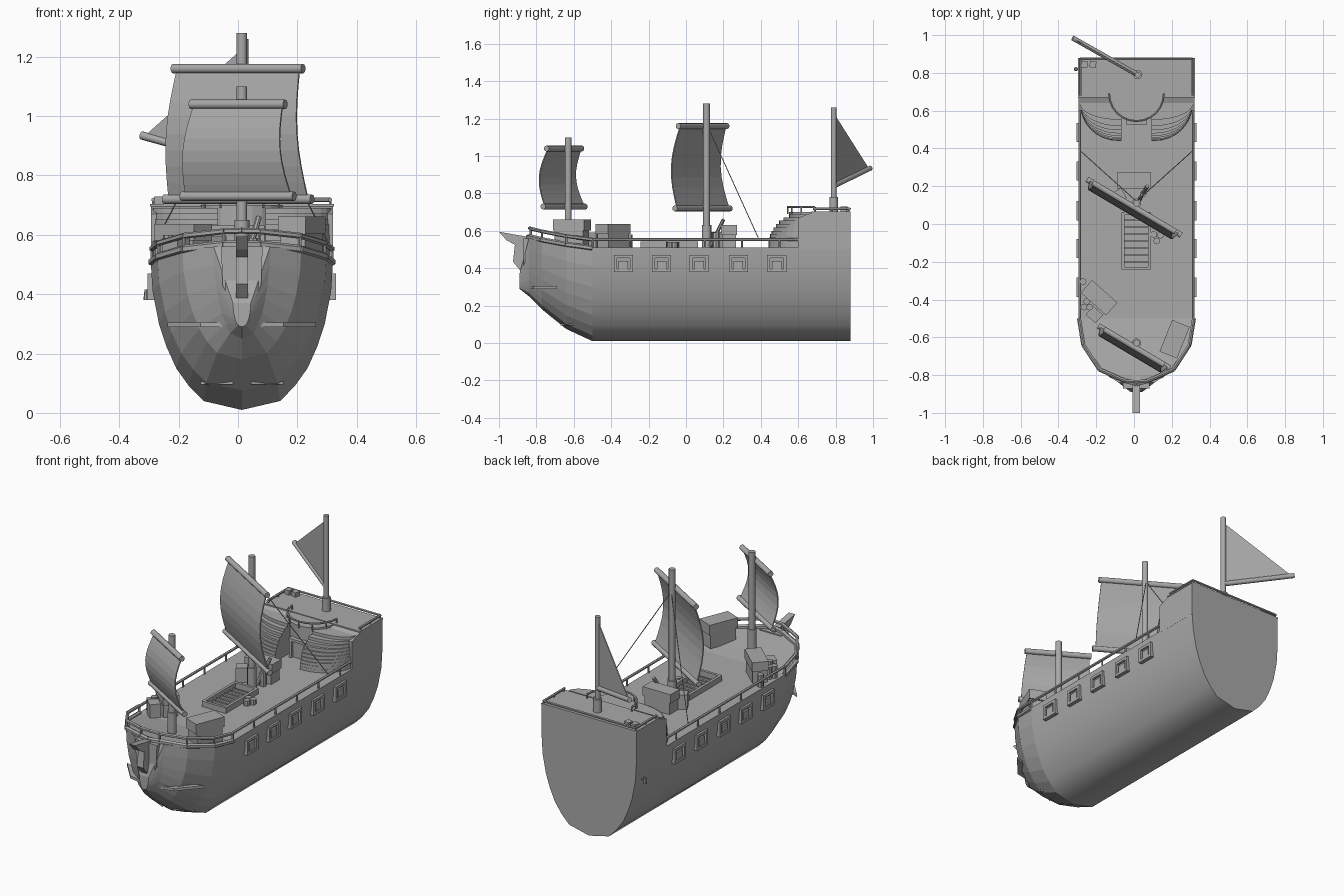
import bpy, bmesh, math
from mathutils import Vector, Matrix

cube = bpy.data.objects.get("Cube")
if cube:
    bpy.data.objects.remove(cube, do_unlink=True)

GREY = (0.4, 0.4, 0.4, 1)
mat = bpy.data.materials.new("plain grey")
mat.use_nodes = True
mat.diffuse_color = GREY
mat.node_tree.nodes["Principled BSDF"].inputs["Base Color"].default_value = GREY
CX = 0.013  # hull centre line


def finish(name, bm, smooth=None):
    bmesh.ops.recalc_face_normals(bm, faces=bm.faces)
    me = bpy.data.meshes.new(name)
    bm.to_mesh(me)
    bm.free()
    me.materials.append(mat)
    ob = bpy.data.objects.new(name, me)
    bpy.context.collection.objects.link(ob)
    if smooth:
        bpy.ops.object.select_all(action='DESELECT')
        ob.select_set(True)
        bpy.context.view_layer.objects.active = ob
        bpy.ops.object.shade_smooth_by_angle(angle=math.radians(smooth))
    return ob


def loft(name, rings, smooth=None):
    bm = bmesh.new()
    loops = [[bm.verts.new(p) for p in ring] for ring in rings]
    n = len(loops[0])
    for a, b in zip(loops, loops[1:]):
        for i in range(n):
            j = (i + 1) % n
            bm.faces.new((a[i], a[j], b[j], b[i]))
    bm.faces.new(loops[0])
    bm.faces.new(loops[-1])
    return finish(name, bm, smooth)


def box(name, center, size, angle=0):
    bm = bmesh.new()
    m = (Matrix.Translation(center) @ Matrix.Rotation(math.radians(angle), 4, 'Z')
         @ Matrix.Diagonal((*size, 1)))
    bmesh.ops.create_cube(bm, size=1, matrix=m)
    return finish(name, bm)


def rod(name, a, b, r, sides=10, r2=None):
    a, b = Vector(a), Vector(b)
    d = b - a
    m = Matrix.Translation((a + b) / 2) @ d.to_track_quat('Z', 'Y').to_matrix().to_4x4()
    bm = bmesh.new()
    bmesh.ops.create_cone(bm, cap_ends=True, segments=sides, radius1=r,
                          radius2=r if r2 is None else r2, depth=d.length, matrix=m)
    return finish(name, bm, 40)


def rail(name, points, r):
    for a, b in zip(points, points[1:]):
        rod(name, a, b, r, 6)


def prism(name, outline, z0, z1):
    return loft(name, [[(x, y, z) for x, y in outline] for z in (z0, z1)])


# Hull: half section swept through the stations
HALF = [(0, 0), (.42, .06), (.58, .16), (.72, .28), (.83, .43), (.91, .58), (.98, .8), (1, 1)]
SECTION = HALF + [(-u, v) for u, v in reversed(HALF[1:])]


def station(y, keel, top, w):
    return [(CX + u * w, y, keel + v * (top - keel)) for u, v in SECTION]


loft("hull", [station(-.5, .01, .51, .307), station(.88, .01, .51, .307)], 35)
loft("bow", [station(*s) for s in [(-.5, .01, .51, .307), (-.64, .075, .53, .285),
     (-.77, .18, .55, .2), (-.84, .25, .56, .095), (-.89, .29, .37, .03)]])

# Prow: collar and carved beam
collar = [(-.07, .56), (-.065, .43), (-.03, .36), (0, .34), (.03, .36), (.065, .43), (.07, .56)]
loft("prow_collar", [[(CX + x, y, z) for x, z in collar] for y in (-.87, -.8)])
beam = [(-1, .595), (-.8, .56), (-.8, .38), (-.88, .38), (-.925, .435), (-.915, .525), (-.96, .55)]
loft("prow_beam", [[(CX + x, y, z) for y, z in beam] for x in (-.02, .02)])

# Quarterdeck with its sloping front edge
deck = [(.6, .5), (.6, .67), (.68, .7), (.88, .7), (.88, .5)]
loft("quarterdeck", [[(CX + s * .307, y, z) for y, z in deck] for s in (-1, 1)])
box("quarterdeck_trim", (CX, .775, .7), (.62, .21, .008))

# Round cabin and door
arc = [math.radians(180 + a * 15) for a in range(13)]
prism("cabin", [(CX + .14 * math.cos(a), .69 + .14 * math.sin(a)) for a in arc], .5, .7)
rail("balcony_rail", [(CX + .145 * math.cos(a), .69 + .145 * math.sin(a), .728) for a in arc], .006)
for a in arc[::2]:
    x, y = CX + .145 * math.cos(a), .69 + .145 * math.sin(a)
    rod("balcony_post", (x, y, .69), (x, y, .728), .004, 6)
for s in (-1, 1):
    box("door_jamb", (CX + s * .045, .55, .56), (.015, .04, .1))
box("door_lintel", (CX, .55, .615), (.11, .045, .015))
box("door", (CX, .553, .555), (.08, .015, .1))

# Curved steps on both sides of the cabin
STEPS = 10
for s in (-1, 1):
    for k in range(STEPS):
        f = k / STEPS
        r = .2 * math.sqrt(1 - f * f)
        quarter = [math.radians(90 * i / 8) for i in range(9)]
        pts = [(CX + s * (.1 + .2 * math.cos(a)), .64 - r * math.sin(a)) for a in quarter]
        prism("curved_step", pts + [(CX + s * .08, .64 - r), (CX + s * .08, .64)],
              .5, .51 + .18 * (k + 1) / STEPS)

# Side features, mirrored
BOW = [(.303, -.5, .553), (.28, -.64, .572), (.195, -.77, .597), (.06, -.83, .612)]
for s in (-1, 1):
    def at(x, y, z):
        return (CX + s * x, y, z)
    rail("side_rail", [at(.3, .6, .553), at(.3, -.5, .553)], .008)
    for i in range(6):
        y = -.5 + .2 * i
        rod("rail_post", at(.3, y, .5), at(.3, y, .553), .005, 6)
    rail("bow_rail", [at(*p) for p in BOW] + [at(0, -.835, .614)], .01)
    rail("bow_band", [at(x, y, z - .045) for x, y, z in BOW] + [at(0, -.845, .567)], .014)
    for x, y, z in BOW:
        rod("bow_post", at(x, y, z - .05), at(x, y, z), .006, 6)
    rail("stern_rail", [at(.298, .68, .718), at(.298, .875, .718), at(0, .875, .718)], .007)
    for y in (.69, .78, .87):
        rod("stern_post", at(.298, y, .69), at(.298, y, .718), .005, 6)
    # gun ports: frame and lid
    for y in (-.335, -.13, .07, .28, .485):
        for e in (-1, 1):
            box("port_side", at(.305, y + e * .043, .425), (.025, .016, .09))
            box("port_edge", at(.305, y, .425 + e * .037), (.025, .1, .016))
        box("port_lid", at(.303, y, .415), (.02, .05, .05))
    # small bow fins
    loft("bow_fin", [[at(.06, -.83, z), at(.14, -.815, z), at(.25, -.69, z), at(.15, -.72, z)]
                     for z in (.29, .305)])
    loft("lower_fin", [[at(.03, -.67, z), at(.14, -.62, z), at(.1, -.56, z)] for z in (.095, .105)])
    rod("stay", (CX, .12, 1.15), at(.3, .39, .555), .0025, 5)


# Masts with square sails
def square_rig(name, y, foot, top, low, high, w_low, w_high, bulge):
    rod(name + "_mast", (CX, y, foot), (CX, y, top), .018, 12)
    rod(name + "_mast_foot", (CX, y, foot), (CX, y, foot + .13), .025, 12)
    along, out = Vector((.86, -.51, 0)), Vector((-.51, -.86, 0))
    hub = Vector((CX, y, 0)) + out * .025
    for part, z, w in (("lower", low, w_low), ("upper", high, w_high)):
        c = hub + Vector((0, 0, z))
        rod(name + "_" + part + "_yard", c - along * w, c + along * w, .016)
    bm = bmesh.new()
    rows = []
    for i in range(9):
        t = i / 8
        c = hub + Vector((0, 0, low + t * (high - low))) + out * bulge * math.sin(math.pi * t)
        w = (w_low + t * (w_high - w_low)) * .94
        rows.append([bm.verts.new(c + along * w * e) for e in (-1, 1)])
    for a, b in zip(rows, rows[1:]):
        bm.faces.new((a[0], a[1], b[1], b[0]))
    sail = finish(name + "_sail", bm)
    sail.modifiers.new("thickness", 'SOLIDIFY').thickness = .006


square_rig("fore", -.63, .52, 1.1, .73, 1.04, .22, .185, .045)
square_rig("main", .11, .5, 1.28, .72, 1.16, .29, .255, .045)

# Mizzen mast with a triangular sail
rod("mizzen_mast", (.02, .79, .69), (.02, .79, 1.26), .015, 12)
rod("mizzen_mast_foot", (.02, .79, .69), (.02, .79, .78), .024, 12)
rod("mizzen_boom", (.02, .79, .84), (-.325, .985, .935), .014)
bm = bmesh.new()
bm.faces.new([bm.verts.new(p) for p in ((.02, .79, .85), (-.31, .977, .935), (.02, .79, 1.23))])
finish("mizzen_sail", bm).modifiers.new("thickness", 'SOLIDIFY').thickness = .005

# Deck hatch: frame around a grating
for s in (-1, 1):
    box("hatch_side", (CX + s * .07, -.09, .525), (.016, .3, .035))
    box("hatch_end", (CX, -.09 + s * .145, .525), (.15, .016, .035))
for i in range(7):
    box("hatch_bar", (CX, -.2 + i * .037, .515), (.13, .01, .012))


# Chests: tapered body and overhanging lid
def chest(x, y, z, w, d, h, angle):
    box("chest", (x, y, z + h * .3), (w * .9, d * .9, h * .6), angle)
    box("chest_lid", (x, y, z + h * .8), (w, d, h * .42), angle)


chest(0, .23, .505, .18, .085, .125, 0)
chest(.215, -.61, .52, .1, .18, .14, -22)
chest(-.185, -.39, .505, .18, .09, .13, -42)
box("small_crate", (-.21, -.48, .55), (.07, .06, .08), -42)
box("mast_crate", (-.08, .15, .55), (.06, .06, .09), 30)
for x in (-.262, -.218):
    box("stern_crate", (x, .845, .715), (.034, .034, .03), -10)

# Barrels and leaning pole
for x, y, h in ((-.25, -.41, .07), (-.265, -.44, .07), (-.235, -.44, .09), (-.27, -.305, .07),
                (.105, -.055, .03), (.14, -.06, .03), (.12, -.09, .03), (.05, .16, .08)):
    rod("barrel", (x, y, .505), (x, y, .51 + h), .018, 8)
rod("leaning_pole", (.03, .13, .52), (.07, .2, .66), .01, 8)

# Lantern on the stern quarter
rod("lantern_arm", (-.28, .82, .4), (-.308, .82, .4), .005, 6)
rod("lantern", (-.308, .82, .38), (-.308, .82, .415), .011, 8, .007)
